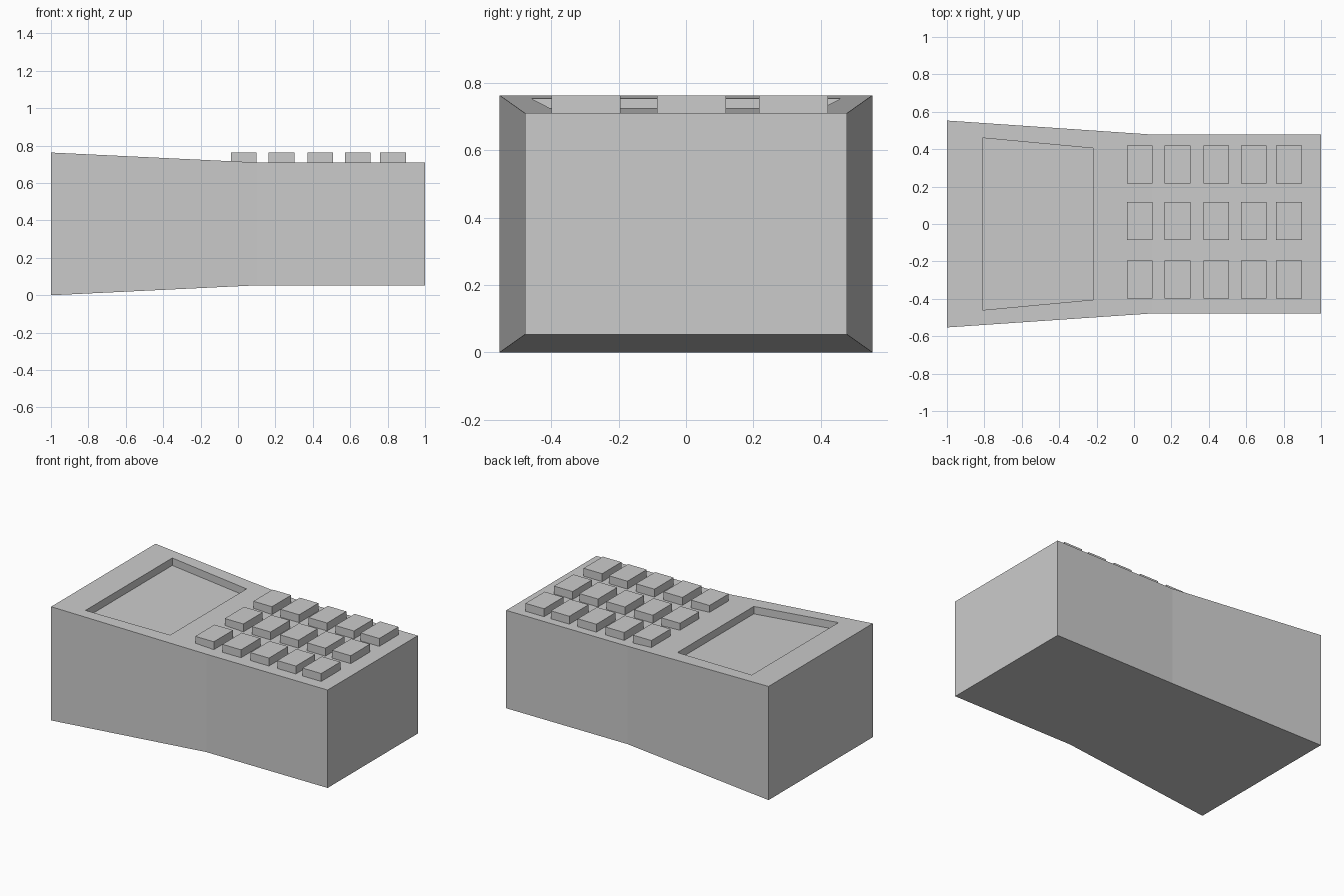
import bpy, bmesh

if "Cube" in bpy.data.objects:
    bpy.data.objects.remove(bpy.data.objects["Cube"])

grey = bpy.data.materials.new("plain_grey")
grey.diffuse_color = (0.6, 0.6, 0.6, 1)
grey.use_nodes = True
grey.node_tree.nodes["Principled BSDF"].inputs["Base Color"].default_value = grey.diffuse_color


def finish(bm, name):
    bmesh.ops.recalc_face_normals(bm, faces=bm.faces)
    mesh = bpy.data.meshes.new(name)
    bm.to_mesh(mesh)
    bm.free()
    mesh.materials.append(grey)
    obj = bpy.data.objects.new(name, mesh)
    bpy.context.collection.objects.link(obj)
    return obj


def slope_z(x):
    return 0.763 - 0.053 * (x + 1) / 1.1


def bridge(bm, a, b, skip=()):
    """Join two four-point rings with quads."""
    for i in range(4):
        if i not in skip:
            j = (i + 1) % 4
            bm.faces.new((a[i], a[j], b[j], b[i]))


# Casing: straight keypad end, flared screen end
bm = bmesh.new()
rings = []
for x, y, low, high in ((-1, 0.553, 0, 0.763), (0.1, 0.478, 0.053, 0.71), (1, 0.478, 0.053, 0.71)):
    corners = ((-y, low), (y, low), (y, high), (-y, high))
    rings.append([bm.verts.new((x, cy, cz)) for cy, cz in corners])
bridge(bm, rings[0], rings[1], skip=(2,))
bridge(bm, rings[1], rings[2])
bm.faces.new(rings[0])
bm.faces.new(rings[2])

# Sunken screen in the sloping top
outer = [rings[0][3], rings[1][3], rings[1][2], rings[0][2]]
plan = ((-0.81, -0.46), (-0.22, -0.405), (-0.22, 0.405), (-0.81, 0.46))
rim = [bm.verts.new((x, y, slope_z(x))) for x, y in plan]
floor = [bm.verts.new((x, y, slope_z(x) - 0.05)) for x, y in plan]
bridge(bm, outer, rim)
bridge(bm, rim, floor)
bm.faces.new(floor)
finish(bm, "casing")

# Keypad: five columns of three raised keys
for col, x in enumerate((0.031, 0.233, 0.44, 0.64, 0.828)):
    for row, y in enumerate((-0.297, 0.016, 0.319)):
        bm = bmesh.new()
        bmesh.ops.create_cube(bm, size=1)
        bmesh.ops.scale(bm, verts=bm.verts, vec=(0.138, 0.204, 0.053))
        bmesh.ops.translate(bm, verts=bm.verts, vec=(x, y, 0.7365))
        finish(bm, f"key_{col + 1}_{row + 1}")
